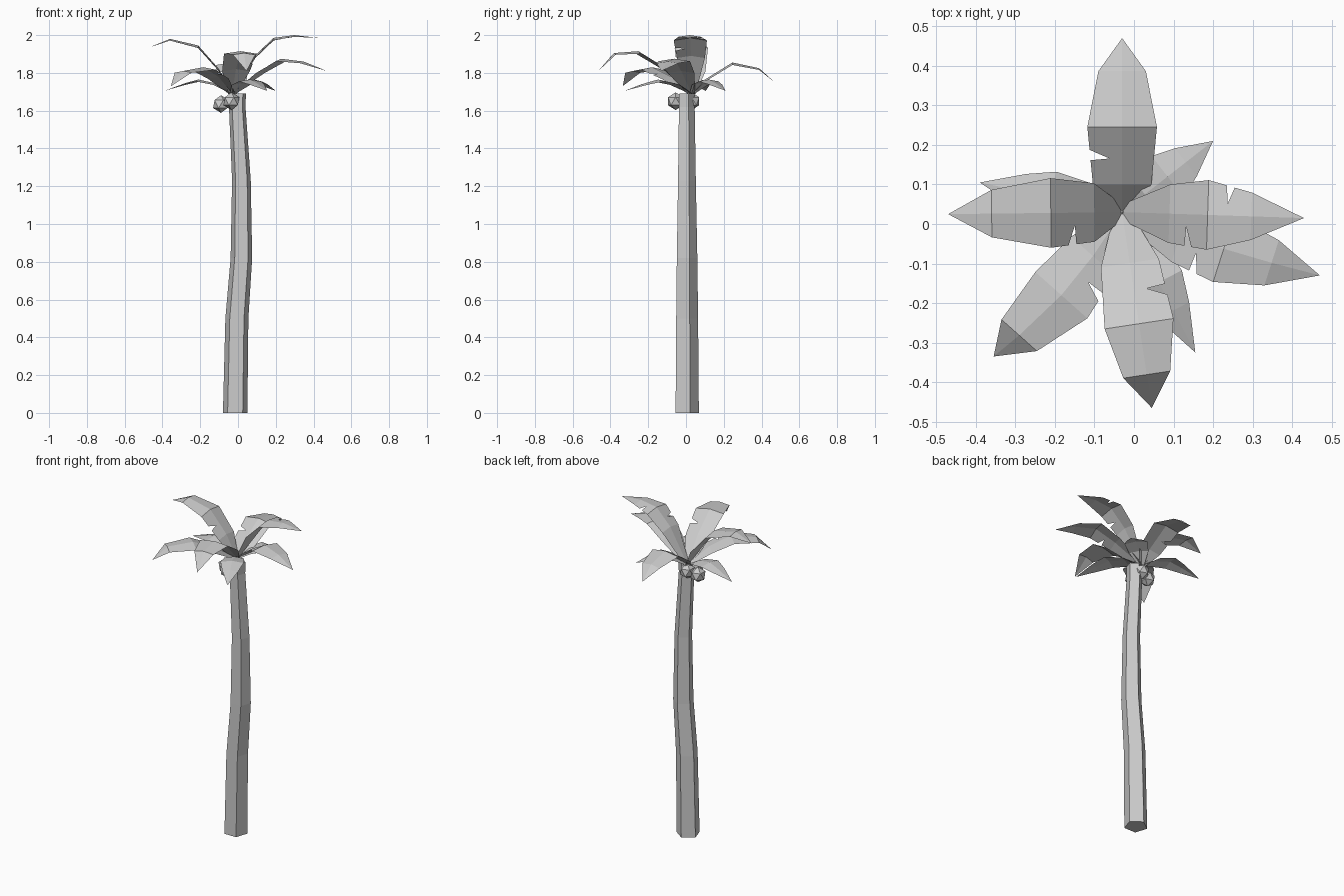
import bpy
import bmesh
import math
from mathutils import Vector

cube = bpy.data.objects.get("Cube")
if cube:
    bpy.data.objects.remove(cube, do_unlink=True)

grey = bpy.data.materials.new("plain grey")
grey.use_nodes = True
shade = (0.6, 0.6, 0.6, 1)
grey.diffuse_color = shade
grey.node_tree.nodes["Principled BSDF"].inputs["Base Color"].default_value = shade

CROWN = Vector((-0.03, 0.03, 1.69))


def finish(name, bm):
    """Turn a bmesh into a flat shaded object."""
    mesh = bpy.data.meshes.new(name)
    bm.to_mesh(mesh)
    bm.free()
    mesh.materials.append(grey)
    obj = bpy.data.objects.new(name, mesh)
    bpy.context.collection.objects.link(obj)
    return obj


def build_trunk(rings, sides=5):
    """Bent five-sided trunk: each ring is centre x, height and radius."""
    bm = bmesh.new()
    loops = []
    for x, z, radius in rings:
        loop = []
        for i in range(sides):
            a = math.pi / 2 + math.tau * i / sides
            loop.append(bm.verts.new((x + radius * math.cos(a), radius * math.sin(a), z)))
        loops.append(loop)
    for low, high in zip(loops, loops[1:]):
        for i in range(sides):
            j = (i + 1) % sides
            bm.faces.new((low[i], low[j], high[j], high[i]))
    bm.faces.new(loops[0][::-1])
    bm.faces.new(loops[-1])
    finish("trunk", bm)


def build_leaf(name, tip, steps, heights, size=1.0, bow=0.0, notches=()):
    """Arched leaf with a raised rib, a pointed tip and torn notches.

    Each notch is (side, segment), with side +1 for left and -1 for right.
    """
    bm = bmesh.new()
    flat = Vector((tip[0] - CROWN.x, tip[1] - CROWN.y, 0))
    across = Vector((-flat.y, flat.x, 0)).normalized()
    halves = [w * size for w in (0.02, 0.074, 0.088, 0.06)]

    rib, edges = [], {1: [], -1: []}
    for t, z, half in zip([0, *steps], [CROWN.z, *heights], halves):
        p = CROWN + flat * t + across * bow * math.sin(math.pi * t)
        p.z = z
        rib.append(bm.verts.new(p))
        for side in edges:
            drop = Vector((0, 0, half * 0.15))
            edges[side].append(bm.verts.new(p + across * half * side - drop))
    point = bm.verts.new((tip[0], tip[1], heights[-1]))

    for side, edge in edges.items():
        for i in range(len(rib) - 1):
            tear = []
            if (side, i) in notches:
                a, b = edge[i].co, edge[i + 1].co
                inner = rib[i].co.lerp(rib[i + 1].co, 0.45)
                cut = a.lerp(b, 0.45).lerp(inner, 0.6)
                tear = [bm.verts.new(q) for q in (a.lerp(b, 0.6), cut, a.lerp(b, 0.42))]
            face = [rib[i], rib[i + 1], edge[i + 1], *tear, edge[i]]
            bm.faces.new(face[::-1] if side > 0 else face)
        face = [rib[-1], point, edge[-1]]
        bm.faces.new(face[::-1] if side > 0 else face)
    bmesh.ops.recalc_face_normals(bm, faces=bm.faces)
    if sum(f.normal.z for f in bm.faces) < 0:
        bmesh.ops.reverse_faces(bm, faces=bm.faces)
    finish(name, bm)


def build_coconut(name, centre):
    bm = bmesh.new()
    bmesh.ops.create_icosphere(bm, subdivisions=1, radius=0.047)
    bmesh.ops.translate(bm, vec=centre, verts=bm.verts)
    finish(name, bm)


build_trunk([(-0.015, 0, 0.068), (-0.006, 0.5, 0.064), (0.018, 0.82, 0.06),
             (0.018, 1.23, 0.052), (-0.004, 1.62, 0.046), (0.0, 1.69, 0.044)])

# Large upper leaves
build_leaf("back_leaf", (-0.03, 0.47), (0.16, 0.49, 0.81),
           (1.765, 1.855, 1.825, 1.75), notches=[(1, 1)])
build_leaf("front_leaf", (0.045, -0.465), (0.26, 0.57, 0.83),
           (1.82, 1.915, 1.905, 1.81), notches=[(1, 1)])
build_leaf("left_leaf", (0.43, 0.015), (0.26, 0.47, 0.71),
           (1.89, 1.985, 2.0, 1.985), notches=[(-1, 1), (1, 2)])
build_leaf("right_leaf", (-0.47, 0.025), (0.16, 0.41, 0.75),
           (1.82, 1.945, 1.98, 1.935), notches=[(1, 1)])

# Drooping middle leaves
build_leaf("front_left_leaf", (0.47, -0.13), (0.3, 0.52, 0.76),
           (1.81, 1.875, 1.86, 1.81), bow=-0.01, notches=[(-1, 1)])
build_leaf("front_right_leaf", (-0.355, -0.335), (0.27, 0.53, 0.83),
           (1.78, 1.83, 1.81, 1.73), bow=0.025, notches=[(1, 1)])

# Small low leaves
low_arch = (1.745, 1.765, 1.745, 1.705)
for name, tip in (("low_right_leaf", (-0.39, 0.105)),
                  ("low_front_leaf", (0.155, -0.325)),
                  ("low_back_leaf", (0.2, 0.21))):
    build_leaf(name, tip, (0.25, 0.5, 0.7), low_arch, size=0.75)

# Coconuts under the crown
build_coconut("front_coconut", (-0.035, -0.055, 1.65))
build_coconut("side_coconut", (-0.09, 0.01, 1.635))
build_coconut("back_coconut", (-0.03, 0.03, 1.65))
